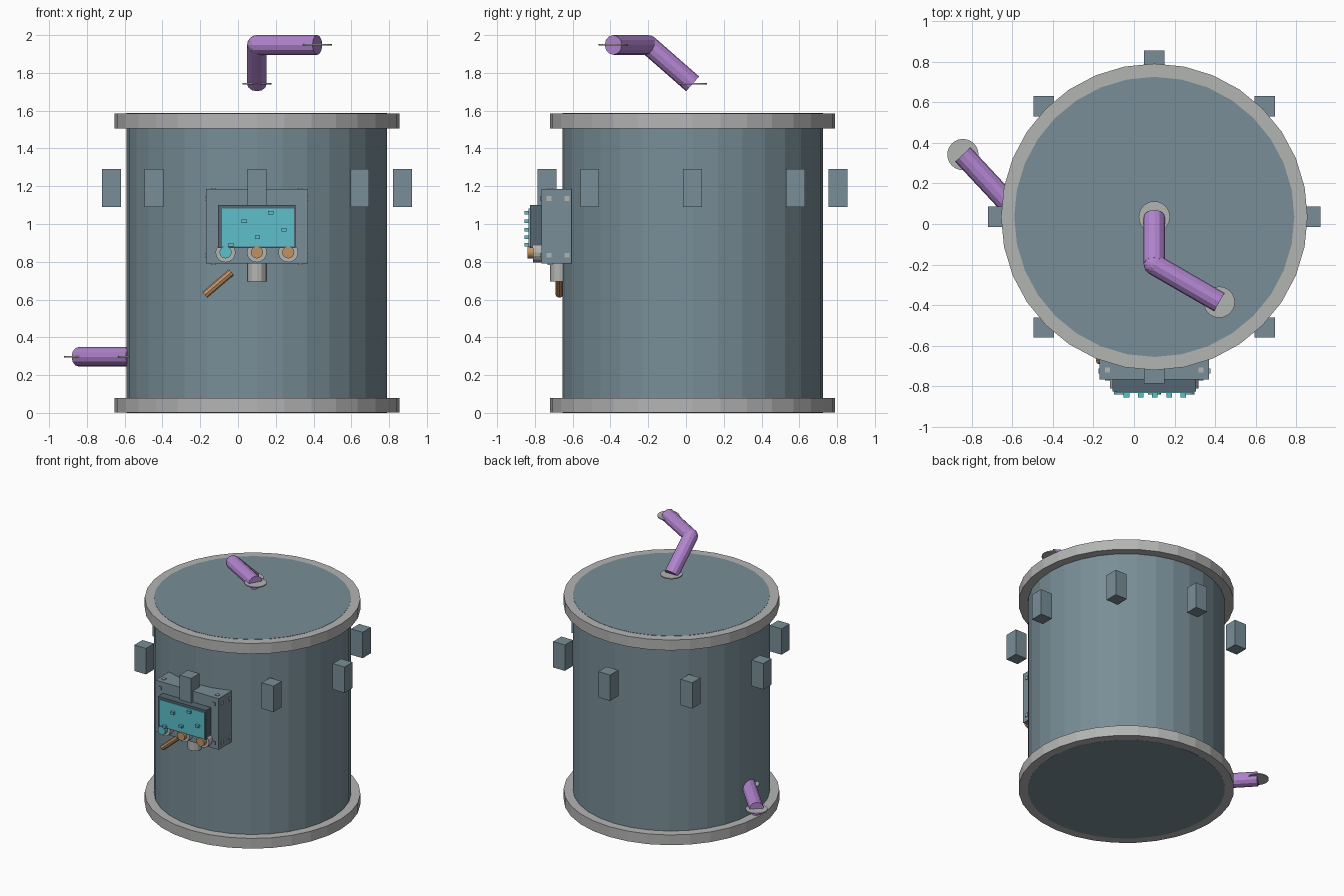
import bpy, bmesh, math
from mathutils import Vector

cube = bpy.data.objects.get("Cube")
if cube:
    bpy.data.objects.remove(cube, do_unlink=True)


def material(name, rgb):
    m = bpy.data.materials.new(name)
    m.use_nodes = True
    m.diffuse_color = (*rgb, 1)
    m.node_tree.nodes["Principled BSDF"].inputs["Base Color"].default_value = (*rgb, 1)
    return m


STEEL = material("blue grey steel", (0.19, 0.27, 0.31))
DARK = material("dark steel", (0.09, 0.135, 0.165))
GREY = material("light grey metal", (0.45, 0.46, 0.45))
PURPLE = material("purple pipe", (0.44, 0.23, 0.62))
CYAN = material("cyan display", (0.11, 0.52, 0.60))
COPPER = material("copper", (0.54, 0.29, 0.13))


def finish(name, bm, mat):
    bmesh.ops.recalc_face_normals(bm, faces=bm.faces)
    me = bpy.data.meshes.new(name)
    bm.to_mesh(me)
    bm.free()
    me.materials.append(mat)
    ob = bpy.data.objects.new(name, me)
    bpy.context.collection.objects.link(ob)
    return ob


def box(name, lo, hi, mat):
    bm = bmesh.new()
    bmesh.ops.create_cube(bm, size=1)
    lo, hi = Vector(lo), Vector(hi)
    for v in bm.verts:
        v.co = (lo + hi) / 2 + v.co * (hi - lo)
    return finish(name, bm, mat)


def block(name, centre, size, mat):
    c, s = Vector(centre), Vector(size) / 2
    return box(name, c - s, c + s, mat)


def rod(name, a, b, radius, mat, sides=12):
    a, b = Vector(a), Vector(b)
    bm = bmesh.new()
    bmesh.ops.create_cone(bm, cap_ends=True, segments=sides, radius1=radius,
                          radius2=radius, depth=(b - a).length)
    turn = (b - a).to_track_quat('Z', 'Y').to_matrix()
    for v in bm.verts:
        v.co = turn @ v.co + (a + b) / 2
    return finish(name, bm, mat)


def ring(name, z0, z1, inner, outer, mat, sides=32):
    bm = bmesh.new()
    loops = []
    for r, z in ((inner, z0), (outer, z0), (outer, z1), (inner, z1)):
        loops.append([bm.verts.new((CX + r * math.cos(t), CY + r * math.sin(t), z))
                      for t in (math.tau * i / sides for i in range(sides))])
    for k in range(4):
        p, q = loops[k], loops[(k + 1) % 4]
        for i in range(sides):
            j = (i + 1) % sides
            bm.faces.new((p[i], p[j], q[j], q[i]))
    return finish(name, bm, mat)


def pipe_disc(name, centre):
    c = Vector(centre)
    up = Vector((0, 0, 0.004))
    rod(name, c - up, c + up, 0.077, GREY, 24)


# Tank drum with its two rims
CX, CY, R = 0.1, 0.035, 0.69
rod("tank_body", (CX, CY, 0), (CX, CY, 1.587), R, STEEL, 32)
ring("bottom_rim", 0.001, 0.08, R - 0.01, 0.755, GREY)
ring("top_rim", 1.505, 1.585, R - 0.01, 0.755, GREY)

# Ring of lugs around the drum
for i in range(8):
    t = math.tau * i / 8
    block(f"lug_{i + 1}", (CX + 0.77 * math.cos(t), CY + 0.77 * math.sin(t), 1.19),
          (0.1, 0.1, 0.2), STEEL)

# Control box with corner rivets on its faces
box("control_box", (-0.17, -0.765, 0.79), (0.37, -0.605, 1.185), STEEL)
for x in (-0.13, 0.33):
    for z, face_z in ((0.835, 0.79), (1.135, 1.185)):
        block("front_rivet", (x, -0.765, z), (0.025, 0.012, 0.025), STEEL)
        block("end_rivet", (x, -0.72, face_z), (0.025, 0.025, 0.012), GREY)
for x in (-0.17, 0.37):
    for y in (-0.725, -0.63):
        for z in (0.835, 1.135):
            block("side_rivet", (x, y, z), (0.012, 0.025, 0.025), GREY)

# Display with small raised keys
box("display_frame", (-0.105, -0.826, 0.873), (0.305, -0.76, 1.1), DARK)
box("display_screen", (-0.085, -0.833, 0.88), (0.297, -0.825, 1.082), CYAN)
for i, z in enumerate((0.89, 1.015, 0.93, 1.06, 0.97)):
    block(f"display_key_{i + 1}", (-0.037 + 0.07 * i, -0.84, z), (0.028, 0.028, 0.018), CYAN)

# Knobs under the display
for x, mat in ((-0.066, CYAN), (0.1, COPPER), (0.266, COPPER)):
    rod("knob_base", (x, -0.76, 0.85), (x, -0.81, 0.85), 0.053, GREY, 16)
    rod("knob", (x, -0.8, 0.85), (x, -0.84, 0.85), 0.032, mat, 16)

# Outlet stub and lever below the box
rod("outlet_stub", (CX, -0.67, 0.695), (CX, -0.67, 0.8), 0.05, GREY)
rod("lever", (-0.175, -0.67, 0.625), (-0.035, -0.67, 0.745), 0.02, COPPER, 8)

# Bent pipe above the lid
start, bend, end = (CX, CY, 1.742), (CX, -0.2, 1.948), (0.42, -0.385, 1.948)
rod("upper_pipe_riser", start, bend, 0.052, PURPLE)
rod("upper_pipe_arm", bend, end, 0.052, PURPLE)
bm = bmesh.new()
bmesh.ops.create_uvsphere(bm, u_segments=12, v_segments=8, radius=0.052)
bmesh.ops.translate(bm, verts=bm.verts, vec=bend)
finish("upper_pipe_elbow", bm, PURPLE)
pipe_disc("upper_pipe_start_disc", start)
pipe_disc("upper_pipe_end_disc", end)

# Straight pipe low on the right side
inner, outer = (-0.557, CY, 0.297), (-0.843, 0.342, 0.297)
rod("lower_pipe", inner, outer, 0.052, PURPLE)
pipe_disc("lower_pipe_inner_disc", inner)
pipe_disc("lower_pipe_outer_disc", outer)
